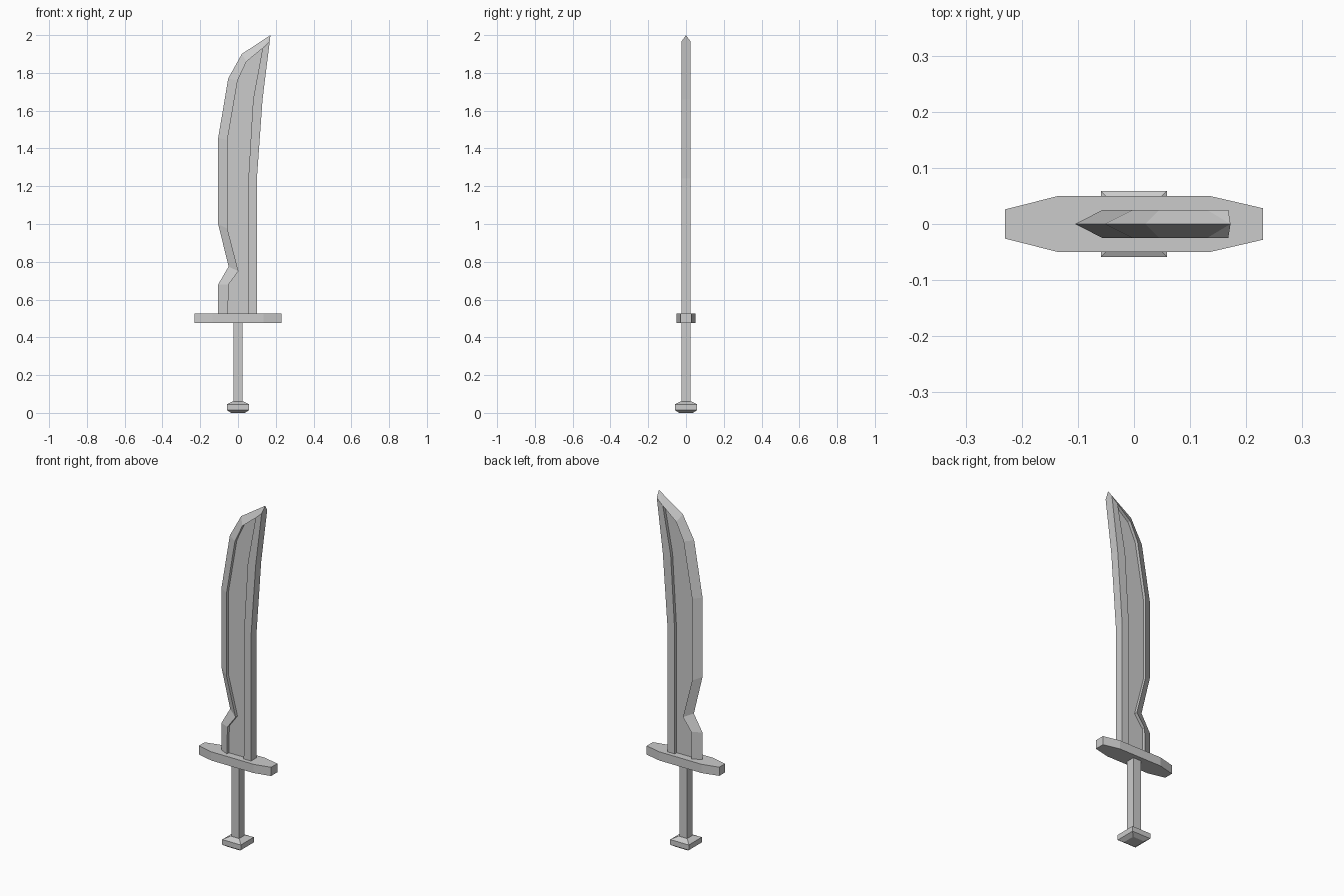
import bpy, bmesh

if "Cube" in bpy.data.objects:
    bpy.data.objects.remove(bpy.data.objects["Cube"])

def finish(name, bm):
    bmesh.ops.remove_doubles(bm, verts=bm.verts[:], dist=1e-4)
    bmesh.ops.recalc_face_normals(bm, faces=bm.faces[:])
    me = bpy.data.meshes.new(name)
    bm.to_mesh(me)
    bm.free()
    ob = bpy.data.objects.new(name, me)
    bpy.context.collection.objects.link(ob)
    return ob

def face(bm, pts):
    unique = list(dict.fromkeys(pts))
    if len(unique) > 2:
        bm.faces.new([bm.verts.new(p) for p in unique])

def strip(bm, a, b):
    for i in range(len(a) - 1):
        face(bm, [a[i], a[i + 1], b[i + 1], b[i]])

def stack(name, rings):
    """Closed solid through horizontal rings with equal point counts."""
    bm = bmesh.new()
    for lo, hi in zip(rings, rings[1:]):
        strip(bm, lo + lo[:1], hi + hi[:1])
    face(bm, rings[0])
    face(bm, rings[-1])
    return finish(name, bm)

def square(r, z):
    return [(-r, -r, z), (r, -r, z), (r, r, z), (-r, r, z)]

# Blade rails as (x, z): cutting edge, bevel ridge, inner and outer spine
tip, shoulder, base = (0.172, 2.0), (0.168, 1.965), 0.52
edge = [(-0.105, base), (-0.105, 0.68), (-0.05, 0.775), (-0.105, 1.0),
        (-0.105, 1.455), (-0.052, 1.77), (0.02, 1.90), tip, tip]
ridge = [(-0.053, base), (-0.05, 0.68), (0.002, 0.75), (-0.056, 0.975),
         (-0.056, 1.445), (-0.002, 1.76), (0.045, 1.86), (0.13, 1.93)]
inner = [(0.054, base), (0.055, 1.24), (0.08, 1.66), (0.13, 1.93)]
outer = [(0.1, base), (0.1, 1.24), (0.13, 1.66), shoulder]
spine_mid = outer[:3] + [tip]

# Blade: bevelled edge, sunken panel and raised spine on both sides
bm = bmesh.new()
for s in (1, -1):
    def at(rail, y):
        return [(x, s * y if y else 0.0, z) for x, z in rail]
    T, D = 0.025, 0.007
    rails = [at(edge, 0), at(ridge + [shoulder], T), at(ridge, D),
             at(inner, D), at(inner, T), at(outer, T), at(spine_mid, 0)]
    strip(bm, rails[0], rails[1])
    strip(bm, rails[1][:-1], rails[2])
    face(bm, rails[2] + rails[3][::-1])
    strip(bm, rails[3], rails[4])
    strip(bm, rails[4], rails[5])
    strip(bm, rails[5], rails[6])
    face(bm, [r[0] for r in rails])
finish("blade", bm)

# Crossguard
plan = [(-0.23, -0.026), (-0.135, -0.05), (0.135, -0.05), (0.23, -0.028),
        (0.23, 0.028), (0.135, 0.05), (-0.135, 0.05), (-0.23, 0.026)]
stack("crossguard", [[(x, y, z) for x, y in plan] for z in (0.475, 0.525)])

# Grip and pommel
stack("grip", [square(0.025, 0.055), square(0.025, 0.478)])
stack("pommel", [square(0.037, 0.0), square(0.059, 0.015),
                 square(0.059, 0.045), square(0.03, 0.06)])
